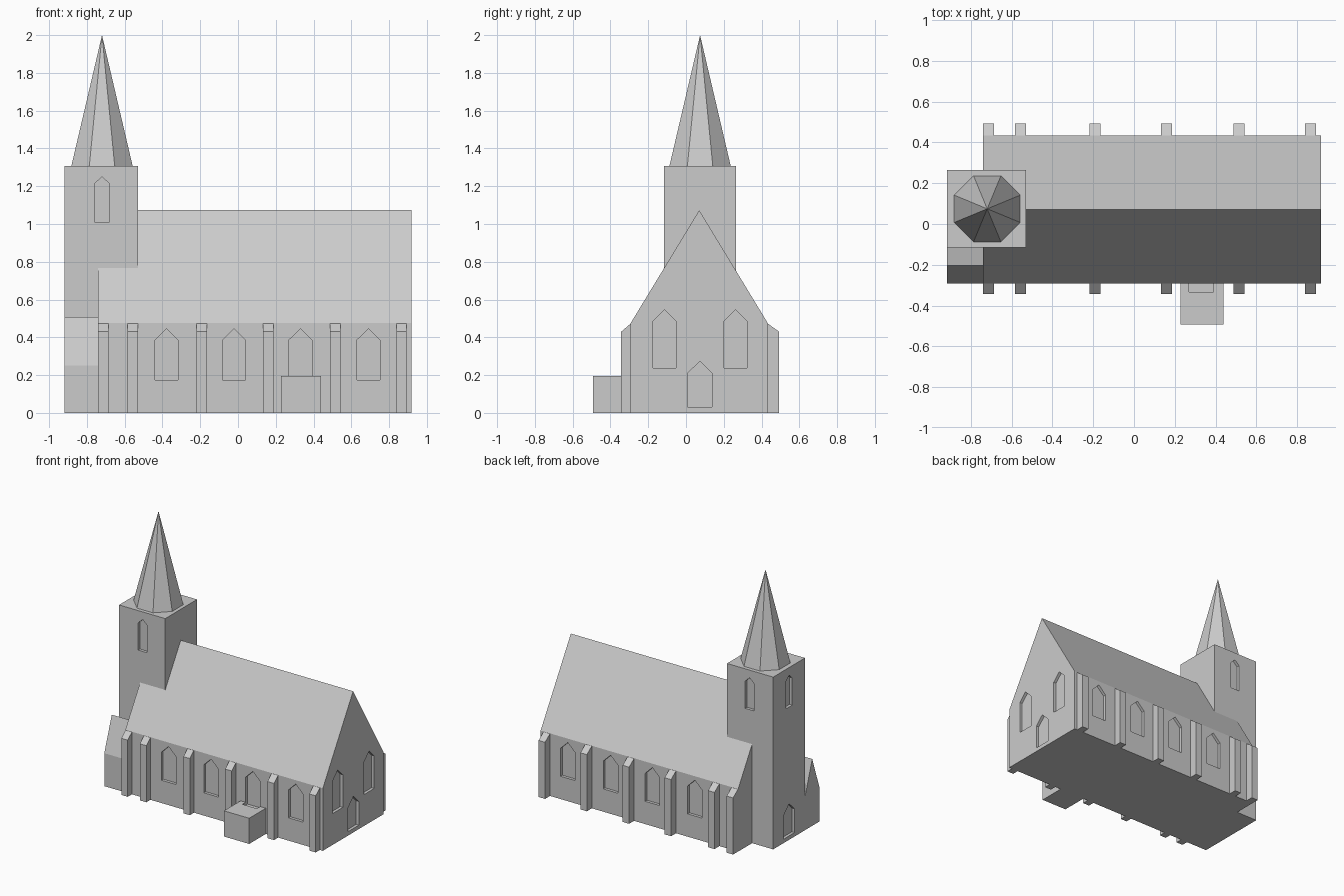
import bpy, bmesh, math

if "Cube" in bpy.data.objects:
    bpy.data.objects.remove(bpy.data.objects["Cube"])

stone = bpy.data.materials.new("pale grey stone")
stone.diffuse_color = (0.6, 0.6, 0.6, 1)
stone.use_nodes = True
stone.node_tree.nodes["Principled BSDF"].inputs["Base Color"].default_value = stone.diffuse_color

WALL_S, WALL_N, MID = -0.293, 0.433, 0.0745   # nave side walls and centre line
NAVE_W, EAST, WEST = -0.741, 0.918, -0.918
TOWER_X = -0.724


def add_prism(bm, pts, axis, a, b):
    """Extrude a 2D profile (horizontal, z) along x or y from a to b."""
    def place(t, p):
        return (t, p[0], p[1]) if axis == 'x' else (p[0], t, p[1])
    ends = [[bm.verts.new(place(t, p)) for p in pts] for t in (a, b)]
    bm.faces.new(ends[0])
    bm.faces.new(ends[1])
    n = len(pts)
    for i in range(n):
        j = (i + 1) % n
        bm.faces.new((ends[0][i], ends[0][j], ends[1][j], ends[1][i]))


def finish(name, bm):
    bmesh.ops.recalc_face_normals(bm, faces=bm.faces)
    mesh = bpy.data.meshes.new(name)
    bm.to_mesh(mesh)
    bm.free()
    mesh.materials.append(stone)
    ob = bpy.data.objects.new(name, mesh)
    bpy.context.collection.objects.link(ob)
    return ob


def prism(name, pts, axis, a, b):
    bm = bmesh.new()
    add_prism(bm, pts, axis, a, b)
    return finish(name, bm)


def box(name, x0, x1, y0, y1, z0, z1):
    return prism(name, [(x0, z0), (x1, z0), (x1, z1), (x0, z1)], 'y', y0, y1)


def lancet(c, w, z0, shoulder, peak):
    """Pointed opening outline."""
    h = w / 2
    return [(c - h, z0), (c + h, z0), (c + h, shoulder), (c, peak), (c - h, shoulder)]


def cut(ob, cutter):
    mod = ob.modifiers.new("openings", 'BOOLEAN')
    mod.operation = 'DIFFERENCE'
    mod.solver = 'EXACT'
    mod.object = cutter
    bpy.context.view_layer.objects.active = ob
    bpy.ops.object.modifier_apply(modifier=mod.name)


DEPTH, OUT = 0.022, 0.04   # recess depth and cutter overhang

# Nave with steep gable roof
nave = prism("nave", [(WALL_S, 0), (WALL_N, 0), (WALL_N, 0.475), (0.07, 1.073),
                      (WALL_S, 0.475)], 'x', NAVE_W, EAST)

# Tower, side annex with its own gable, and low porch block
tower = box("tower", WEST, -0.53, -0.116, 0.265, 0, 1.308)
prism("annex", [(WALL_S, 0), (-0.116, 0), (-0.116, 0.25), (-0.203, 0.508),
                (WALL_S, 0.25)], 'x', WEST, NAVE_W)
porch = box("porch", 0.227, 0.439, -0.4925, WALL_S, 0, 0.195)

# Nave openings: side windows, east windows and door
bm = bmesh.new()
for x in (-0.378, -0.021, 0.33, 0.69):
    shape = lancet(x, 0.122, 0.173, 0.385, 0.445)
    add_prism(bm, shape, 'y', WALL_S - OUT, WALL_S + DEPTH)
    add_prism(bm, shape, 'y', WALL_N - DEPTH, WALL_N + OUT)
for y in (-0.114, 0.262):
    add_prism(bm, lancet(y, 0.122, 0.238, 0.485, 0.545), 'x', EAST - DEPTH, EAST + OUT)
DOOR = lancet(0.0735, 0.13, 0.03, 0.21, 0.273)
add_prism(bm, DOOR, 'x', EAST - DEPTH, EAST + OUT)
nave_cutter = finish("nave_cutter", bm)

# Tower openings: belfry windows on three sides and west door
bm = bmesh.new()
belfry = (0.075, 1.008, 1.215, 1.25)
add_prism(bm, lancet(-0.72, *belfry), 'y', -0.116 - OUT, -0.116 + DEPTH)
add_prism(bm, lancet(-0.72, *belfry), 'y', 0.265 - DEPTH, 0.265 + OUT)
add_prism(bm, lancet(MID, *belfry), 'x', WEST - OUT, WEST + DEPTH)
add_prism(bm, DOOR, 'x', WEST - OUT, WEST + DEPTH)
tower_cutter = finish("tower_cutter", bm)

cut(nave, nave_cutter)
cut(porch, nave_cutter)      # window sill notch in the porch top
cut(tower, tower_cutter)
for c in (nave_cutter, tower_cutter):
    bpy.data.objects.remove(c)

# Buttresses with sloped caps along both sides
for i, x in enumerate((-0.713, -0.557, -0.192, 0.16, 0.515, 0.866)):
    for side, wall, outer in (("south", WALL_S, -0.343), ("north", WALL_N, 0.4925)):
        prism(f"{side}_buttress_{i + 1}",
              [(wall, 0), (outer, 0), (outer, 0.43), (wall, 0.473)],
              'x', x - 0.027, x + 0.027)

# Octagonal spire
bm = bmesh.new()
R = 0.162 / math.cos(math.pi / 8)
ring = [bm.verts.new((-0.72 + R * math.cos(a), MID + R * math.sin(a), 1.308))
        for a in (math.pi / 8 + k * math.pi / 4 for k in range(8))]
apex = bm.verts.new((-0.72, MID, 2.0))
bm.faces.new(ring)
for k in range(8):
    bm.faces.new((ring[k], ring[(k + 1) % 8], apex))
finish("spire", bm)
